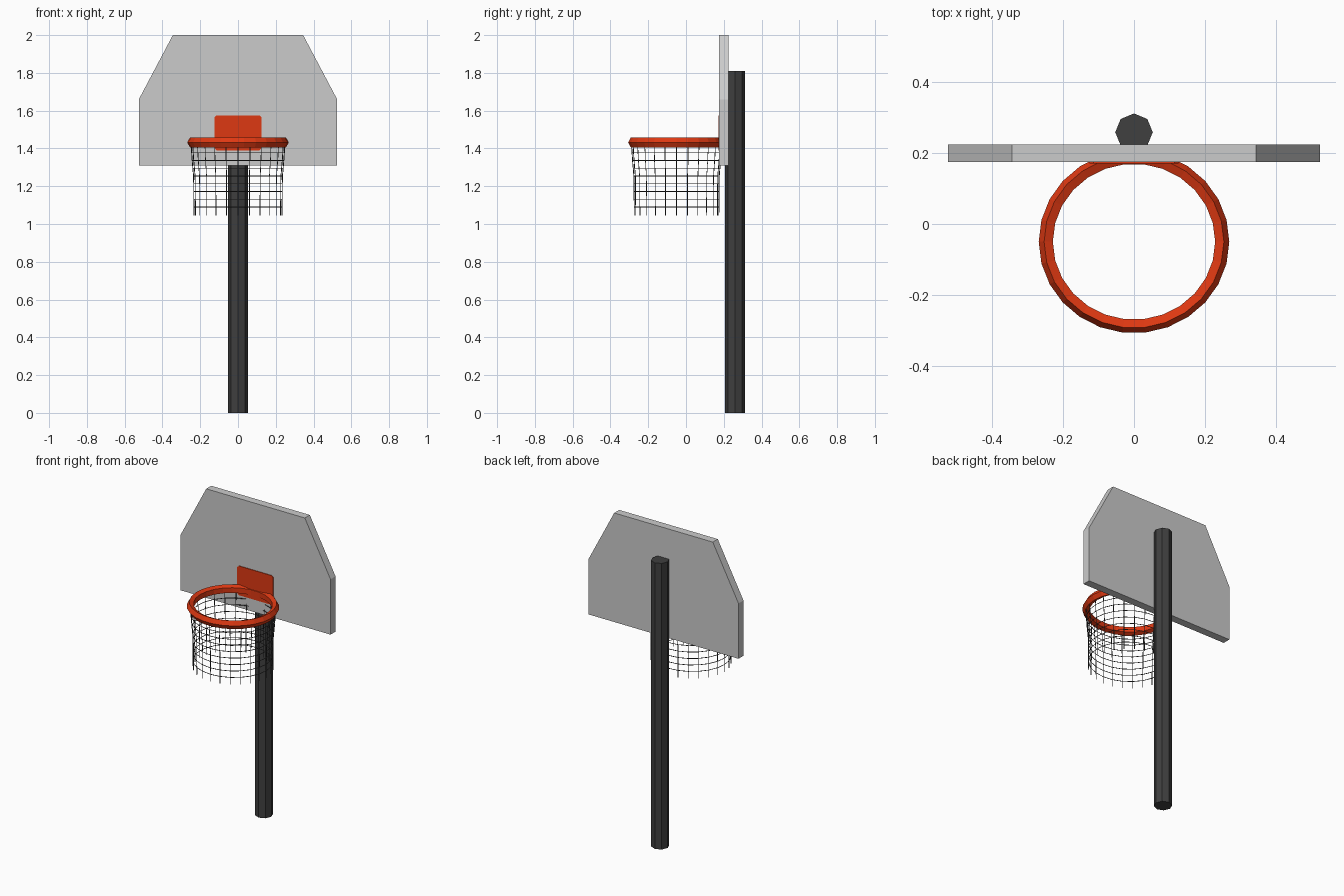
import bpy, bmesh, math

if "Cube" in bpy.data.objects:
    bpy.data.objects.remove(bpy.data.objects["Cube"])

CY, SY = -0.05, 0.96          # hoop centre and slight flattening in y


def material(name, rgb):
    m = bpy.data.materials.new(name)
    m.diffuse_color = (*rgb, 1)
    m.use_nodes = True
    m.node_tree.nodes["Principled BSDF"].inputs["Base Color"].default_value = m.diffuse_color
    return m


grey = material("light_grey", (0.60, 0.60, 0.60))
orange = material("orange_red", (0.73, 0.04, 0.006))
dark = material("dark_grey", (0.05, 0.05, 0.05))


def add_mesh(name, bm, mat):
    bmesh.ops.recalc_face_normals(bm, faces=bm.faces)
    me = bpy.data.meshes.new(name)
    bm.to_mesh(me)
    bm.free()
    me.materials.append(mat)
    ob = bpy.data.objects.new(name, me)
    bpy.context.collection.objects.link(ob)
    return ob


def plate(name, half, y0, y1, mat):
    """Extrude a mirrored x/z outline from y0 to y1."""
    pts = half + [(-x, z) for x, z in reversed(half)]
    bm = bmesh.new()
    face = bm.faces.new([bm.verts.new((x, y0, z)) for x, z in pts])
    ext = bmesh.ops.extrude_face_region(bm, geom=[face])["geom"]
    bmesh.ops.translate(bm, vec=(0, y1 - y0, 0),
                        verts=[v for v in ext if isinstance(v, bmesh.types.BMVert)])
    return add_mesh(name, bm, mat)


def hoop_point(r, a, z):
    return (r * math.cos(a), CY + SY * r * math.sin(a), z)


# Pole: eight-sided prism
bm = bmesh.new()
bmesh.ops.create_cone(bm, cap_ends=True, segments=8, radius1=0.053,
                      radius2=0.053, depth=1.81)
bmesh.ops.translate(bm, vec=(0, 0.259, 0.905), verts=bm.verts)
add_mesh("pole", bm, dark)

# Backboard and hoop mounting plate
plate("backboard", [(0.525, 1.31), (0.525, 1.66), (0.345, 2.0)], 0.175, 0.225, grey)
plate("mounting_plate", [(0.113, 1.39), (0.125, 1.40), (0.125, 1.565), (0.115, 1.575)],
      0.171, 0.179, orange)

# Rim: torus with five-sided section
bm = bmesh.new()
N, M = 26, 5
rows = []
for i in range(N):
    a = 2 * math.pi * i / N
    rows.append([bm.verts.new(hoop_point(0.247 + 0.022 * math.cos(2 * math.pi * j / M), a,
                                         1.432 + 0.028 * math.sin(2 * math.pi * j / M)))
                 for j in range(M)])
for i in range(N):
    p, q = rows[i], rows[(i + 1) % N]
    for j in range(M):
        k = (j + 1) % M
        bm.faces.new((p[j], q[j], q[k], p[k]))
add_mesh("rim", bm, orange)

# Net: vertical strands and level loops made from thin curves
profile = [(0.248, 1.42), (0.243, 1.34), (0.235, 1.25), (0.233, 1.045)]


def net_radius(z):
    for (r0, z0), (r1, z1) in zip(profile, profile[1:]):
        if z >= z1:
            return r0 + (r1 - r0) * (z0 - z) / (z0 - z1)
    return profile[-1][0]


curve = bpy.data.curves.new("net_strands", "CURVE")
curve.dimensions = "3D"
curve.bevel_depth = 0.0022
curve.bevel_resolution = 0
curve.use_fill_caps = True


def strand(points, cyclic):
    s = curve.splines.new("POLY")
    s.points.add(len(points) - 1)
    for p, co in zip(s.points, points):
        p.co = (*co, 1)
    s.use_cyclic_u = cyclic


STRANDS = 24
angles = [2 * math.pi * i / STRANDS for i in range(STRANDS)]
for a in angles:
    strand([hoop_point(r, a, z) for r, z in profile], False)
for i in range(8):
    z = 1.09 + 0.041 * i
    strand([hoop_point(net_radius(z), a, z) for a in angles], True)

helper = bpy.data.objects.new("net_curve", curve)
bpy.context.collection.objects.link(helper)
deps = bpy.context.evaluated_depsgraph_get()
net_mesh = bpy.data.meshes.new_from_object(helper.evaluated_get(deps))
bpy.data.objects.remove(helper)
net_mesh.materials.clear()
net_mesh.materials.append(dark)
net_mesh.polygons.foreach_set("use_smooth", [False] * len(net_mesh.polygons))
net = bpy.data.objects.new("net", net_mesh)
bpy.context.collection.objects.link(net)
